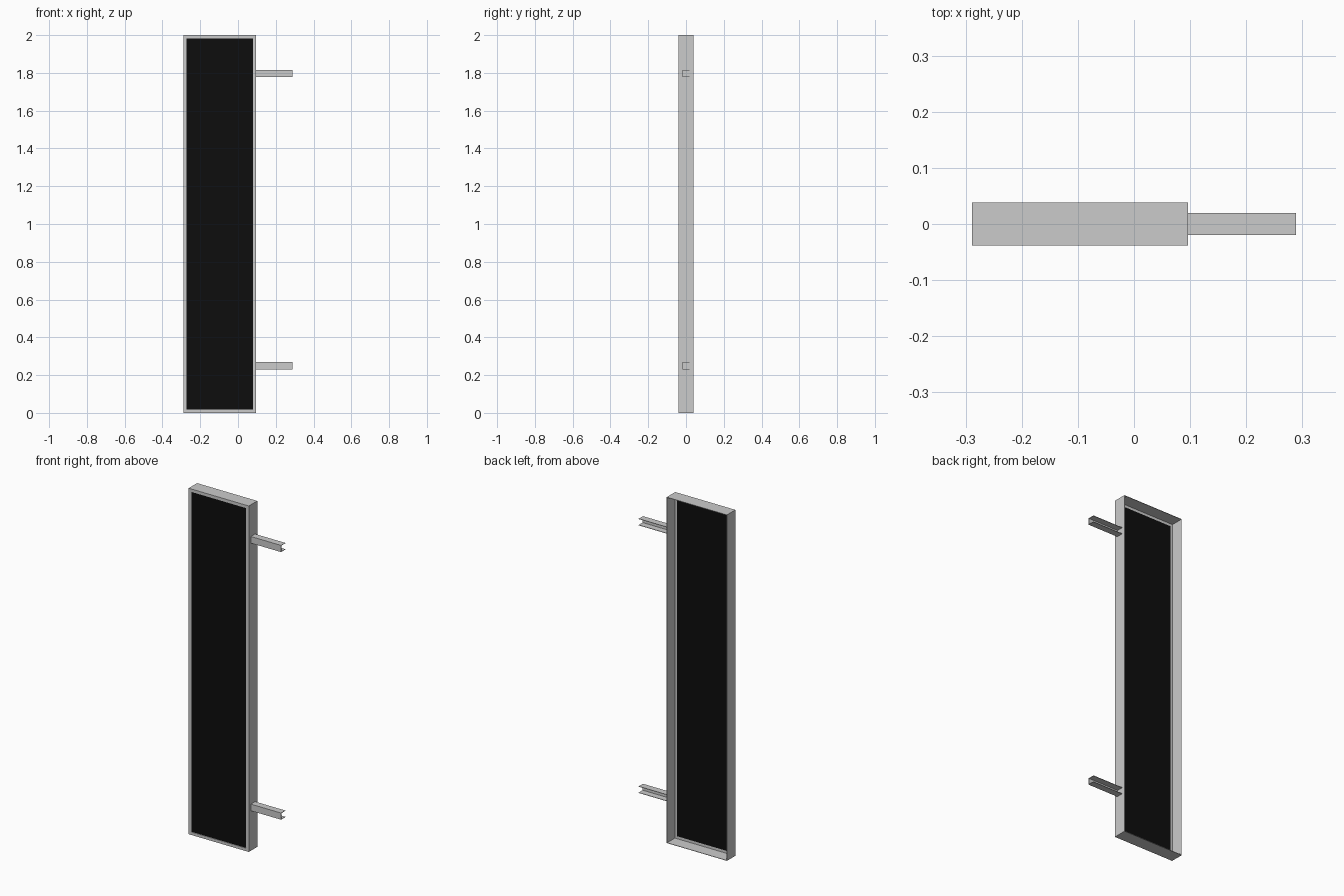
import bpy, bmesh

if "Cube" in bpy.data.objects:
    bpy.data.objects.remove(bpy.data.objects["Cube"])

D = 0.0385          # half depth of the frame
X0, X1, X2 = -0.2888, 0.0962, 0.2888
H = 2.0
WALL = 0.0025       # sheet thickness
LIP = 0.017         # visible front border
LIP_T = 0.006       # thickness of front border
B = 0.0193          # half size of bracket section


def mesh_object(name, bm):
    bmesh.ops.recalc_face_normals(bm, faces=bm.faces)
    me = bpy.data.meshes.new(name)
    bm.to_mesh(me)
    bm.free()
    ob = bpy.data.objects.new(name, me)
    bpy.context.collection.objects.link(ob)
    return ob


def box(name, x, y, z):
    bm = bmesh.new()
    bmesh.ops.create_cube(bm, size=1)
    for v in bm.verts:
        v.co = [lo + (c + 0.5) * (hi - lo) for c, (lo, hi) in zip(v.co, (x, y, z))]
    return mesh_object(name, bm)


# Angle-profile frame: an L section (inset, y) swept around the four mitred corners
profile = [(0, -D), (LIP, -D), (LIP, -D + LIP_T), (WALL, -D + LIP_T), (WALL, D), (0, D)]
bm = bmesh.new()
rings = []
for x, z, sx, sz in ((X0, 0, 1, 1), (X1, 0, -1, 1), (X1, H, -1, -1), (X0, H, 1, -1)):
    rings.append([bm.verts.new((x + sx * i, y, z + sz * i)) for i, y in profile])
n = len(profile)
for r in range(4):
    a, b = rings[r], rings[(r + 1) % 4]
    for k in range(n):
        bm.faces.new((a[k], a[(k + 1) % n], b[(k + 1) % n], b[k]))
mesh_object("frame", bm)

# Black panel set inside the front border
panel = box("panel", (X0 + LIP, X1 - LIP), (-D + LIP_T - 0.002, -D + LIP_T), (LIP, H - LIP))
black = bpy.data.materials.new("black")
black.diffuse_color = (0.004, 0.004, 0.004, 1)
black.use_nodes = True
black.node_tree.nodes["Principled BSDF"].inputs["Base Color"].default_value = black.diffuse_color
panel.data.materials.append(black)

# Channel brackets, open towards the back
channel = [(-B, -B), (B, -B), (B, -B + WALL), (-B + WALL, -B + WALL),
           (-B + WALL, B - WALL), (B, B - WALL), (B, B), (-B, B)]
for name, zc in (("lower_bracket", 0.25), ("upper_bracket", 1.797)):
    bm = bmesh.new()
    face = bm.faces.new([bm.verts.new((X1, y, zc + z)) for y, z in channel])
    ext = bmesh.ops.extrude_face_region(bm, geom=[face], use_keep_orig=True)
    verts = [g for g in ext["geom"] if isinstance(g, bmesh.types.BMVert)]
    bmesh.ops.translate(bm, verts=verts, vec=(X2 - X1, 0, 0))
    mesh_object(name, bm)
